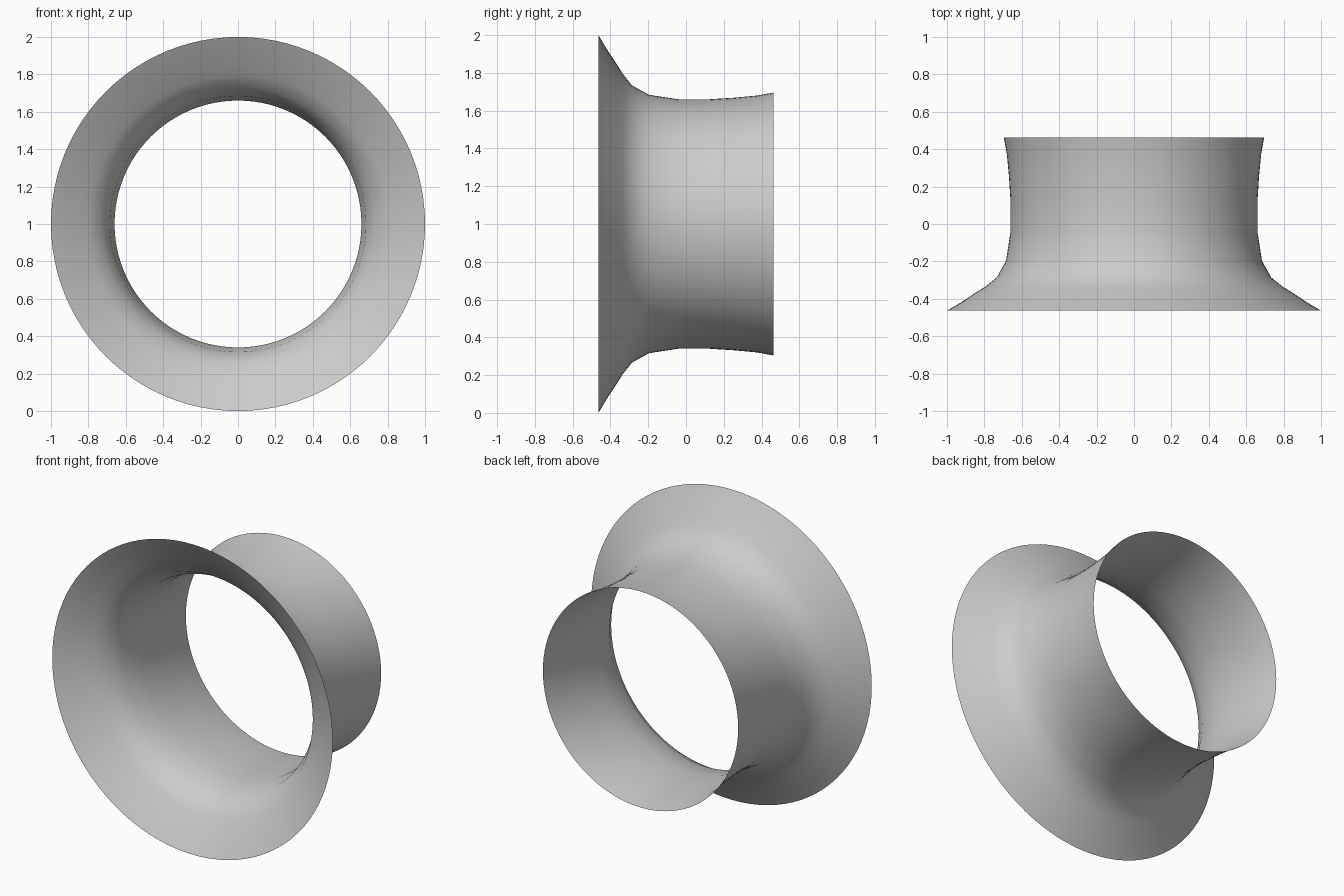
import bpy, bmesh, math

if "Cube" in bpy.data.objects:
    bpy.data.objects.remove(bpy.data.objects["Cube"])

# Profile of the flared collar: (y along the axis, radius)
PROFILE = [(-0.463, 1.0), (-0.42, 0.926), (-0.372, 0.855), (-0.335, 0.795),
           (-0.285, 0.733), (-0.196, 0.684), (-0.04, 0.66), (0.12, 0.66),
           (0.26, 0.669), (0.375, 0.68), (0.463, 0.696)]
SIDES = 96

# Single plain grey
grey = bpy.data.materials.new("plain grey")
grey.diffuse_color = (0.6, 0.6, 0.6, 1.0)
grey.use_nodes = True
grey.node_tree.nodes["Principled BSDF"].inputs["Base Color"].default_value = grey.diffuse_color

# Spin the profile around the y axis at z = 1, open at both ends
bm = bmesh.new()
rings = []
for y, r in PROFILE:
    rings.append([bm.verts.new((r * math.cos(2 * math.pi * i / SIDES), y,
                                1 + r * math.sin(2 * math.pi * i / SIDES)))
                  for i in range(SIDES)])
for a, b in zip(rings, rings[1:]):
    for i in range(SIDES):
        j = (i + 1) % SIDES
        bm.faces.new((a[i], b[i], b[j], a[j])).smooth = True

mesh = bpy.data.meshes.new("flared_collar")
bm.to_mesh(mesh)
bm.free()
mesh.materials.append(grey)
collar = bpy.data.objects.new("flared_collar", mesh)
bpy.context.collection.objects.link(collar)
